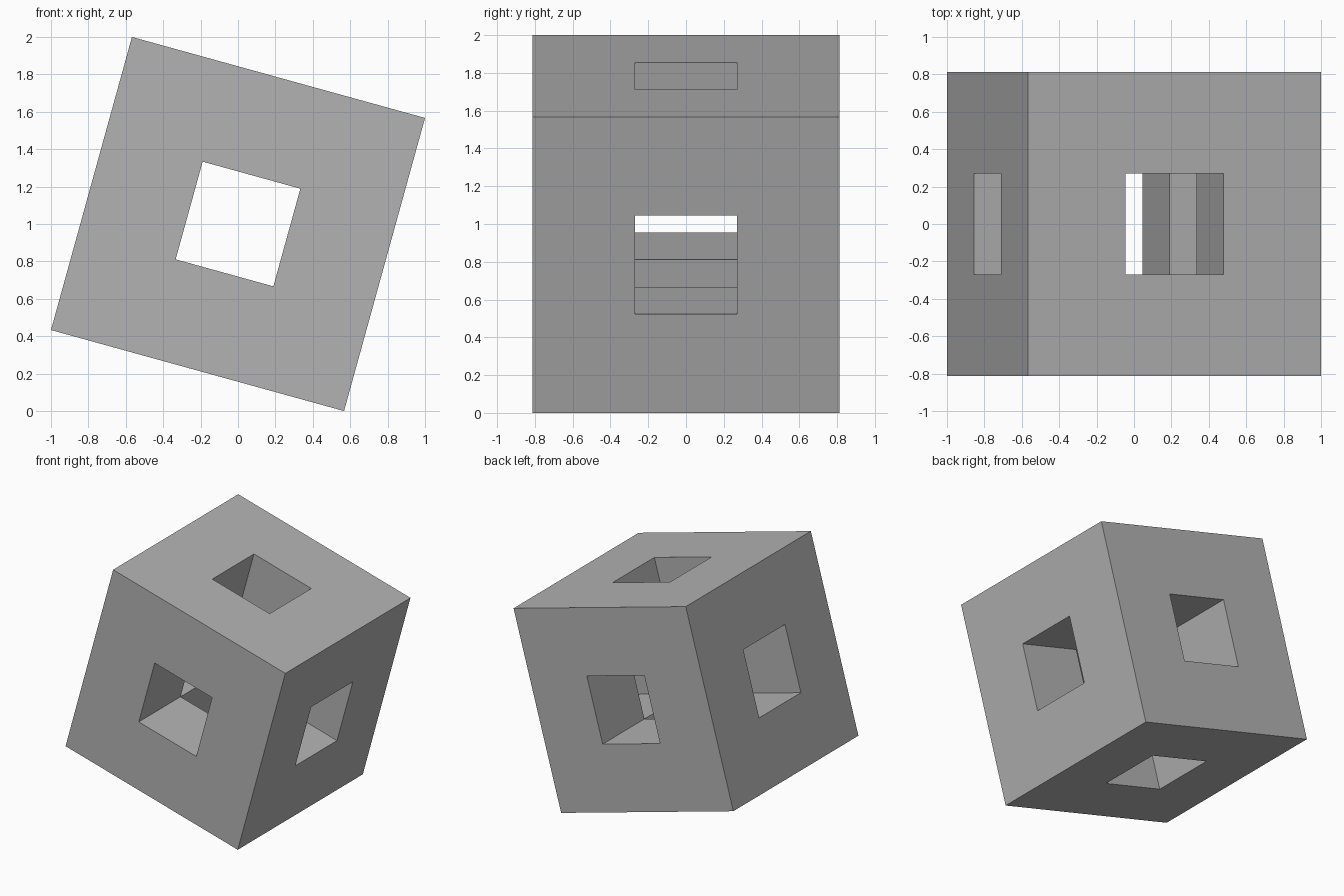
import bpy, bmesh, math
from mathutils import Matrix, Vector
from itertools import product

if "Cube" in bpy.data.objects:
    bpy.data.objects.remove(bpy.data.objects["Cube"])

SIDE = 1.6257                    # cube edge length
CELL = SIDE / 3                  # square tunnel width
TILT = math.atan2(0.433, 1.567)  # lean about the y axis


def solid(c):
    # cells inside the 3x3x3 lattice, minus the three crossing tunnels
    return all(abs(v) <= 1 for v in c) and sum(v == 0 for v in c) < 2


# Pierced cube: one quad wherever a solid cell meets empty space
bm = bmesh.new()
for c in product((-1, 0, 1), repeat=3):
    if not solid(c):
        continue
    for axis, sign in product(range(3), (-1, 1)):
        n = Vector((0, 0, 0))
        n[axis] = sign
        if solid(tuple(round(a + b) for a, b in zip(c, n))):
            continue
        u = Vector((0, 0, 0))
        u[(axis + 1) % 3] = 1
        v = n.cross(u)
        mid = Vector(c) + n / 2
        corners = [mid + (u * a + v * b) / 2 for a, b in ((-1, -1), (1, -1), (1, 1), (-1, 1))]
        bm.faces.new([bm.verts.new(p * CELL) for p in corners])
bmesh.ops.remove_doubles(bm, verts=bm.verts, dist=1e-4)
bmesh.ops.recalc_face_normals(bm, faces=bm.faces)

# Tilt and stand on the lowest edge
bm.transform(Matrix.Translation((0, 0, 1)) @ Matrix.Rotation(TILT, 4, 'Y'))

mesh = bpy.data.meshes.new("pierced_cube")
bm.to_mesh(mesh)
bm.free()
cube = bpy.data.objects.new("pierced_cube", mesh)
bpy.context.collection.objects.link(cube)

grey = bpy.data.materials.new("plain grey")
grey.diffuse_color = (0.45, 0.45, 0.45, 1)
grey.use_nodes = True
grey.node_tree.nodes["Principled BSDF"].inputs["Base Color"].default_value = grey.diffuse_color
mesh.materials.append(grey)
